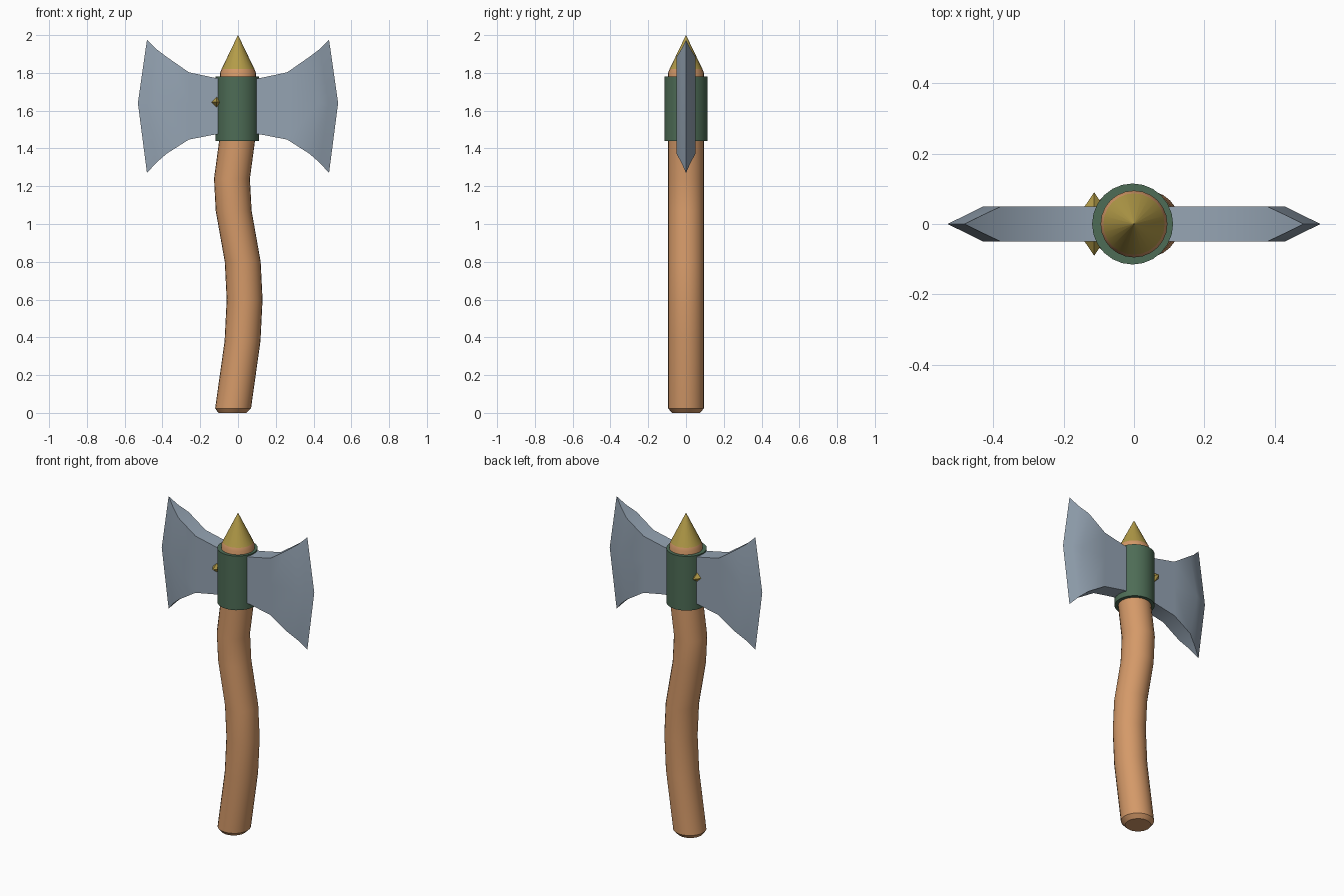
import bpy, bmesh, math
from mathutils import Matrix

if "Cube" in bpy.data.objects:
    bpy.data.objects.remove(bpy.data.objects["Cube"])


def material(name, rgb):
    m = bpy.data.materials.new(name)
    m.diffuse_color = (*rgb, 1)
    m.use_nodes = True
    m.node_tree.nodes["Principled BSDF"].inputs["Base Color"].default_value = m.diffuse_color
    return m


WOOD = material("warm wood", (0.66, 0.32, 0.14))
GREEN = material("dark green wrap", (0.075, 0.15, 0.092))
STEEL = material("blue grey steel", (0.30, 0.37, 0.45))
GOLD = material("old gold", (0.45, 0.33, 0.065))


def finish(name, bm, mat, angle=35):
    bmesh.ops.remove_doubles(bm, verts=bm.verts, dist=1e-5)
    bmesh.ops.recalc_face_normals(bm, faces=bm.faces)
    me = bpy.data.meshes.new(name)
    bm.to_mesh(me)
    bm.free()
    me.materials.append(mat)
    ob = bpy.data.objects.new(name, me)
    bpy.context.collection.objects.link(ob)
    bpy.ops.object.select_all(action='DESELECT')
    ob.select_set(True)
    bpy.context.view_layer.objects.active = ob
    if angle:
        bpy.ops.object.shade_smooth_by_angle(angle=math.radians(angle))
    return ob


def tube(name, rings, mat, sides=24):
    """Stack of horizontal rings (x, z, radius), capped at both ends."""
    bm = bmesh.new()
    loops = []
    for x, z, r in rings:
        loops.append([bm.verts.new((x + r * math.cos(2 * math.pi * i / sides),
                                    r * math.sin(2 * math.pi * i / sides), z))
                      for i in range(sides)])
    for a, b in zip(loops, loops[1:]):
        for i in range(sides):
            j = (i + 1) % sides
            bm.faces.new((a[i], a[j], b[j], b[i]))
    bm.faces.new(loops[0][::-1])
    bm.faces.new(loops[-1])
    return finish(name, bm, mat)


# Curved wooden handle with chamfered ends
R = 0.095
tube("handle", [(-0.03, 0, 0.074), (-0.026, 0.024, R), (0.024, 0.38, R), (0.035, 0.6, R),
                (0.025, 0.8, R), (-0.023, 1.07, R), (-0.032, 1.24, R), (-0.005, 1.44, R),
                (0, 1.6, R), (0, 1.80, R), (0, 1.822, 0.086)], WOOD)

# Green collar holding the blades
tube("collar", [(-0.004, 1.44, 0.115), (-0.004, 1.78, 0.115)], GREEN)

# Gold spike on top
tube("top_spike", [(0, 1.82, 0.087), (0, 2.0, 0.0005)], GOLD)

# Double blade: columns of (outline x, middle x, top z, bottom z, half thickness)
columns = [(0.0, 0.0, 1.765, 1.48, 0.05), (0.115, 0.115, 1.772, 1.475, 0.05),
           (0.26, 0.26, 1.803, 1.447, 0.05), (0.378, 0.428, 1.885, 1.372, 0.05),
           (0.433, 0.48, 1.926, 1.324, 0.024), (0.482, 0.53, 1.975, 1.27, 0.0)]
bm = bmesh.new()
grid = []
for x, xm, zt, zb, y in columns:
    # closed loop round the section: front bottom, middle, top, then back top, middle, bottom
    front = [(x, zb), (xm, 1.64), (x, zt)]
    grid.append([bm.verts.new((px, -y, pz)) for px, pz in front] +
                [bm.verts.new((px, y, pz)) for px, pz in reversed(front)])
for a, b in zip(grid, grid[1:]):
    for i in range(6):
        j = (i + 1) % 6
        if b is grid[-1] and i in (2, 5):      # rim closes to a point at the edge
            bm.faces.new((a[i], a[j], b[i]))
        else:
            bm.faces.new((a[i], a[j], b[j], b[i]))
blade = finish("double_blade", bm, STEEL, 25)
mirror = blade.modifiers.new("mirror", 'MIRROR')
mirror.use_axis[0] = True

# Pointed gold stud through the left blade, beside the collar
bm = bmesh.new()
for s in (1, -1):
    bmesh.ops.create_cone(bm, cap_ends=True, segments=4, radius1=0.034, radius2=0, depth=0.05,
                          matrix=Matrix.Translation((-0.113, s * 0.065, 1.645)) @
                          Matrix.Rotation(-s * math.pi / 2, 4, 'X'))
finish("blade_stud", bm, GOLD, 0)
